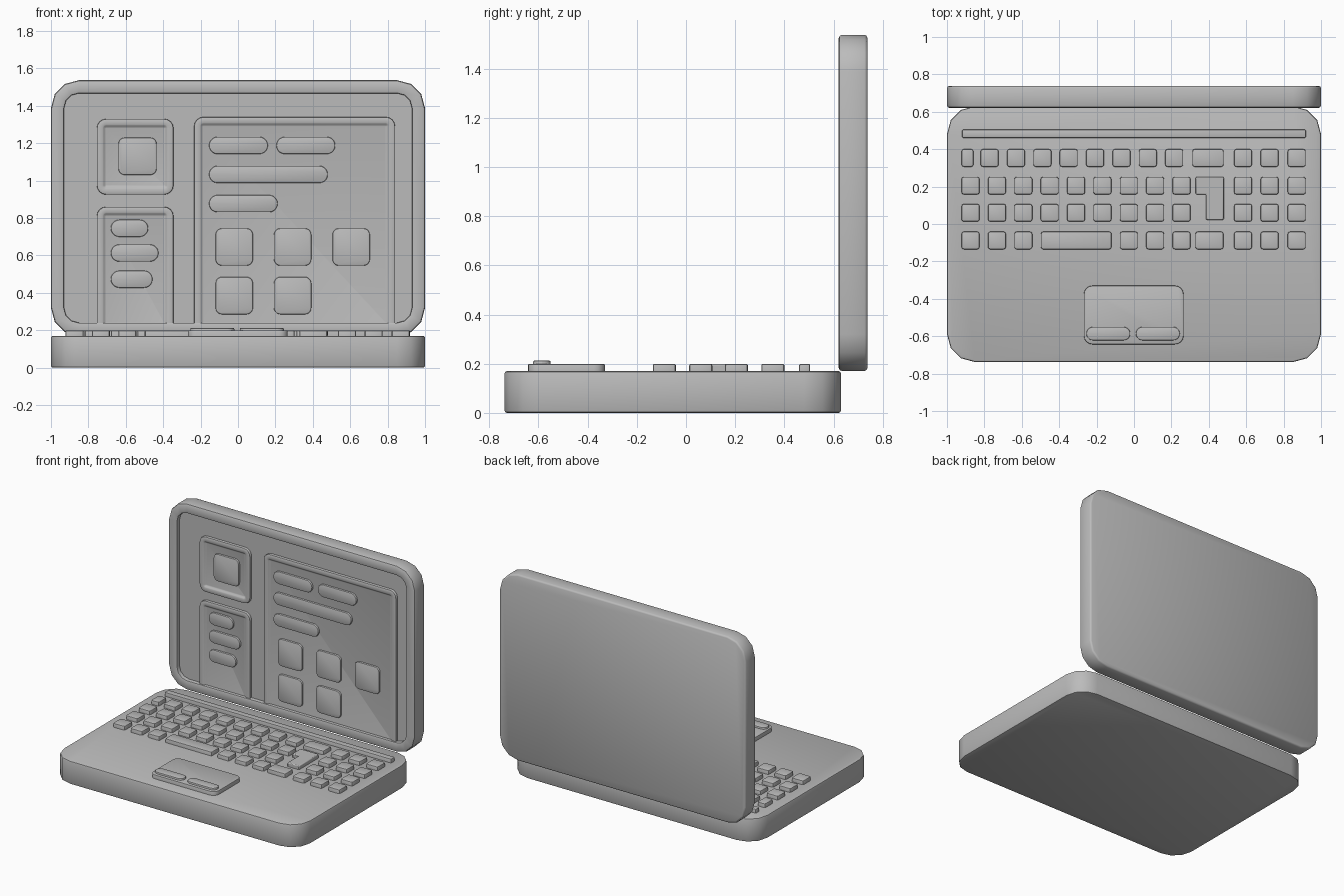
import bpy, bmesh
from math import sin, cos, pi, radians

if "Cube" in bpy.data.objects:
    bpy.data.objects.remove(bpy.data.objects["Cube"])

mat = bpy.data.materials.new("plain_grey")
mat.use_nodes = True
GREY = (0.5, 0.5, 0.5, 1)
mat.diffuse_color = GREY
mat.node_tree.nodes["Principled BSDF"].inputs["Base Color"].default_value = GREY


def flat(u, v, w):      # outline lies on the ground, height goes up
    return (u, v, w)


def upright(u, v, w):   # outline stands up, height goes to the front
    return (u, 0.738 - w, v)


def rounded(rect, r, inset, seg):
    """Rounded rectangle outline, shrunk by inset."""
    u0, v0, u1, v1 = rect
    u0, v0, u1, v1 = u0 + inset, v0 + inset, u1 - inset, v1 - inset
    r = max(r - inset, 0.002)
    corners = [(u1 - r, v1 - r), (u0 + r, v1 - r), (u0 + r, v0 + r), (u1 - r, v0 + r)]
    return [(cu + r * cos(a), cv + r * sin(a))
            for q, (cu, cv) in enumerate(corners)
            for a in [(q + k / seg) * pi / 2 for k in range(seg + 1)]]


def finish(name, bm):
    bmesh.ops.recalc_face_normals(bm, faces=bm.faces)
    mesh = bpy.data.meshes.new(name)
    bm.to_mesh(mesh)
    bm.free()
    mesh.materials.append(mat)
    obj = bpy.data.objects.new(name, mesh)
    bpy.context.collection.objects.link(obj)
    return obj


def slab(name, rect, r, profile, place=flat, seg=4):
    """Stack shrunken outlines along a list of (inset, height)."""
    bm = bmesh.new()
    loops = [[bm.verts.new(place(u, v, w)) for u, v in rounded(rect, r, i, seg)]
             for i, w in profile]
    for a, b in zip(loops, loops[1:]):
        for k in range(len(a)):
            n = (k + 1) % len(a)
            bm.faces.new((a[k], a[n], b[n], b[k]))
    bm.faces.new(loops[0])
    bm.faces.new(loops[-1])
    return finish(name, bm)


def soft(bottom, top, b):
    return [(0, bottom), (0, top - b), (0.3 * b, top - 0.3 * b), (b, top)]


# Base body
DECK = 0.17
slab("base", (-1, -0.738, 1, 0.63), 0.15,
     [(0.01, 0), (0.003, 0.003), (0, 0.01), (0, DECK - 0.01), (0.003, DECK - 0.003), (0.01, DECK)],
     seg=3)

# Lid with a sunken screen
SCREEN = 0.088
slab("lid", (-1, 0.17, 1, 1.537), 0.15,
     [(0.012, 0), (0.004, 0.004), (0, 0.012), (0, 0.103), (0.004, 0.113), (0.015, 0.118),
      (0.06, 0.118), (0.068, 0.115), (0.07, 0.108), (0.07, SCREEN)], upright, 3)

# Screen windows: raised rims around shallow hollows
RIM, PANE = SCREEN + 0.02, SCREEN + 0.008
windows = {"picture_window": (-0.755, 0.925, -0.345, 1.33),
           "list_window": (-0.755, 0.19, -0.345, 0.86),
           "main_window": (-0.235, 0.19, 0.84, 1.34)}
for name, rect in windows.items():
    slab(name, rect, 0.05, soft(SCREEN - 0.01, RIM, 0.006)
         + [(0.03, RIM), (0.037, RIM - 0.003), (0.043, PANE + 0.002), (0.05, PANE)], upright)


def screen_item(name, rect, r):
    slab(name, rect, r, soft(PANE - 0.004, PANE + 0.014, 0.006), upright, 5)


# Screen buttons and text pills
screen_item("picture_tile", (-0.64, 1.03, -0.435, 1.23), 0.035)
for row, z in enumerate((0.645, 0.385)):
    for x in (-0.12, 0.192, 0.505)[:3 - row]:
        screen_item("app_tile", (x, z - 0.1, x + 0.2, z + 0.1), 0.035)
for x0, x1, z in ((-0.68, -0.48, 0.745), (-0.68, -0.425, 0.613), (-0.68, -0.457, 0.473),
                  (-0.155, 0.16, 1.188), (0.205, 0.52, 1.188),
                  (-0.155, 0.48, 1.033), (-0.155, 0.212, 0.877)):
    screen_item("text_pill", (x0, z - 0.046, x1, z + 0.046), 0.046)

# Keyboard
KEY_TOP = DECK + 0.029
STEP, SIZE = 0.141, 0.096


def key(x, y, width=SIZE, name="key"):
    slab(name, (x, y - 0.047, x + width, y + 0.047), 0.012,
         soft(DECK - 0.005, KEY_TOP, 0.006), seg=2)


ROWS = (0.353, 0.205, 0.06, -0.088)
for y in ROWS:
    for x in (0.535, 0.677, 0.822):
        key(x, y)
key(-0.922, ROWS[0], 0.064)
for i in range(8):
    key(-0.82 + i * STEP, ROWS[0])
key(0.312, ROWS[0], 0.167, "wide_key")
for y in ROWS[1:3]:
    for i in range(9):
        key(-0.922 + i * STEP, y)
for i in (0, 1, 2, 6, 7, 8):
    key(-0.922 + i * STEP, ROWS[3])
key(-0.498, ROWS[3], 0.378, "space_bar")
key(0.328, ROWS[3], 0.15, "wide_key")

# Bent enter key
bm = bmesh.new()
outline = ((0.33, 0.252), (0.33, 0.158), (0.385, 0.158), (0.385, 0.022), (0.48, 0.022), (0.48, 0.252))
face = bm.faces.new([bm.verts.new((x, y, DECK - 0.005)) for x, y in outline])
top = bmesh.ops.extrude_face_region(bm, geom=[face])["geom"]
for v in top:
    if isinstance(v, bmesh.types.BMVert):
        v.co.z = KEY_TOP
enter = finish("enter_key", bm)
bevel = enter.modifiers.new("soft_edges", "BEVEL")
bevel.width, bevel.segments = 0.006, 2

# Hinge bar and trackpad
slab("hinge_bar", (-0.92, 0.46, 0.92, 0.505), 0.008, soft(DECK - 0.005, KEY_TOP, 0.006), seg=2)
slab("trackpad", (-0.268, -0.643, 0.265, -0.33), 0.045, soft(DECK - 0.005, KEY_TOP, 0.005))
for x in (-0.255, 0.01):
    slab("trackpad_button", (x, -0.622, x + 0.235, -0.55), 0.036,
         soft(KEY_TOP - 0.005, KEY_TOP + 0.013, 0.005), seg=5)

# Smooth rounding with crisp edges
bpy.ops.object.select_all(action="DESELECT")
for obj in bpy.context.scene.objects:
    if obj.type == "MESH":
        obj.select_set(True)
        bpy.context.view_layer.objects.active = obj
bpy.ops.object.shade_smooth_by_angle(angle=radians(40))
